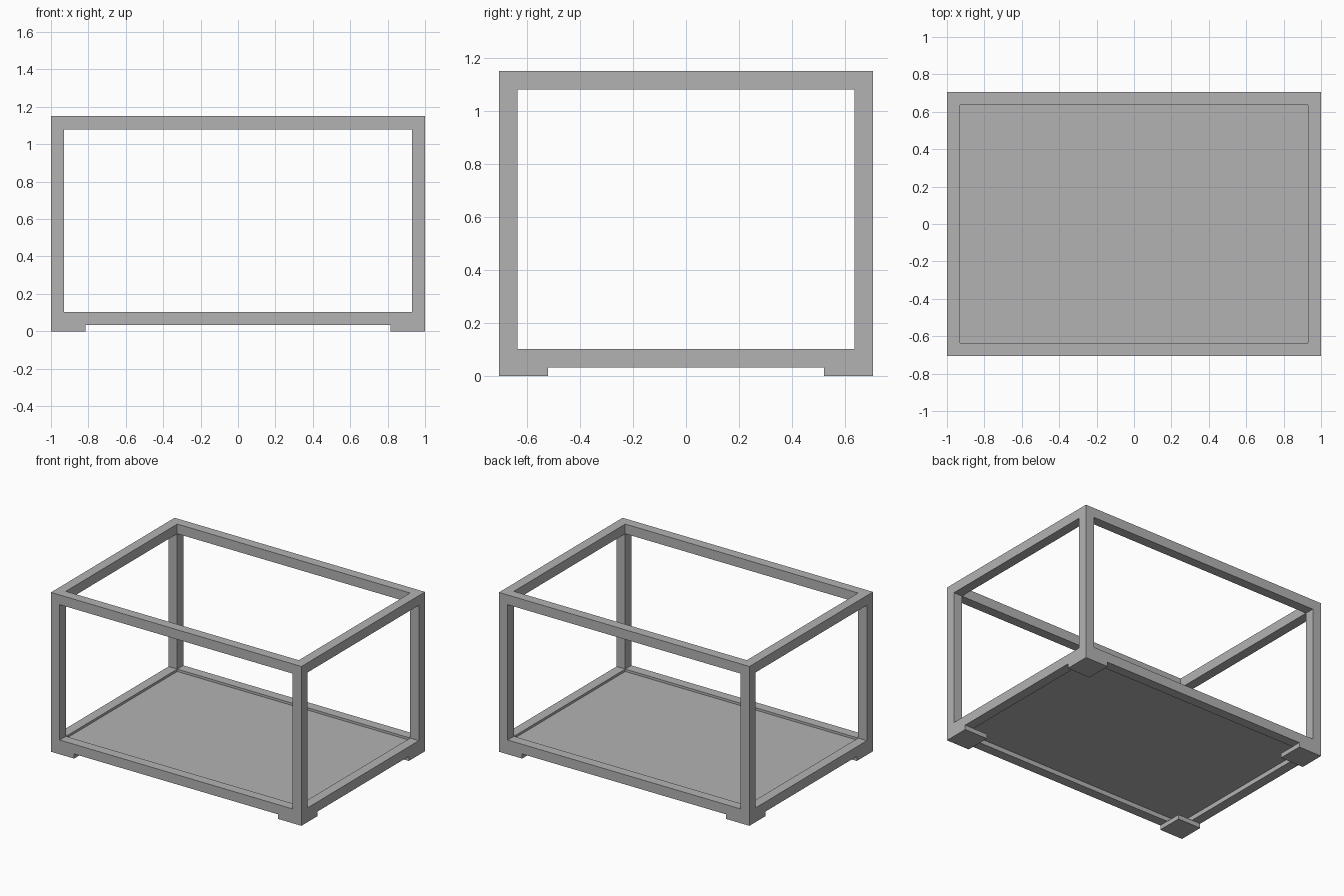
import bpy
import bmesh
from mathutils import Matrix, Vector

default_cube = bpy.data.objects.get("Cube")
if default_cube:
    bpy.data.objects.remove(default_cube, do_unlink=True)

HALF_X, HALF_Y, TOP = 1.0, 0.705, 1.15
BAR = 0.07          # square section of every frame member
FOOT_H, FOOT = 0.033, 0.185
IN_X, IN_Y = HALF_X - BAR, HALF_Y - BAR

grey = bpy.data.materials.new("plain grey")
grey.use_nodes = True
colour = (0.45, 0.45, 0.45, 1)
grey.diffuse_color = colour
grey.node_tree.nodes["Principled BSDF"].inputs["Base Color"].default_value = colour


def finish(name, bm):
    bmesh.ops.recalc_face_normals(bm, faces=bm.faces)
    mesh = bpy.data.meshes.new(name)
    bm.to_mesh(mesh)
    bm.free()
    mesh.materials.append(grey)
    obj = bpy.data.objects.new(name, mesh)
    bpy.context.collection.objects.link(obj)
    return obj


def box(name, low, high):
    low, high = Vector(low), Vector(high)
    bm = bmesh.new()
    bmesh.ops.create_cube(bm, size=1, matrix=Matrix.Translation((low + high) / 2)
                          @ Matrix.Diagonal((*(high - low), 1)))
    return finish(name, bm)


def rim(name, z):
    """Rectangular ring with a square section, its lower side at z."""
    bm = bmesh.new()
    corners = [(-1, -1), (1, -1), (1, 1), (-1, 1)]
    rings = [[bm.verts.new((sx * x, sy * y, h)) for sx, sy in corners]
             for x, y, h in ((HALF_X, HALF_Y, z), (HALF_X, HALF_Y, z + BAR),
                             (IN_X, IN_Y, z + BAR), (IN_X, IN_Y, z))]
    for r in range(4):
        a, b = rings[r], rings[(r + 1) % 4]
        for i in range(4):
            j = (i + 1) % 4
            bm.faces.new((a[i], a[j], b[j], b[i]))
    return finish(name, bm)


# Upper and lower rims
rim("bottom_rim", FOOT_H)
rim("top_rim", TOP - BAR)

# Floor panel, recessed inside the lower rim
box("floor_panel", (-IN_X, -IN_Y, 0.066), (IN_X, IN_Y, 0.086))

# Corner posts and square feet
for side, sx in (("left", 1), ("right", -1)):
    for end, sy in (("front", -1), ("back", 1)):
        def corner_box(part, size, bottom, top):
            xs = sorted((sx * HALF_X, sx * (HALF_X - size)))
            ys = sorted((sy * HALF_Y, sy * (HALF_Y - size)))
            box(f"{end}_{side}_{part}", (xs[0], ys[0], bottom), (xs[1], ys[1], top))

        corner_box("post", BAR, FOOT_H + BAR, TOP - BAR)
        corner_box("foot", FOOT, 0, FOOT_H)
